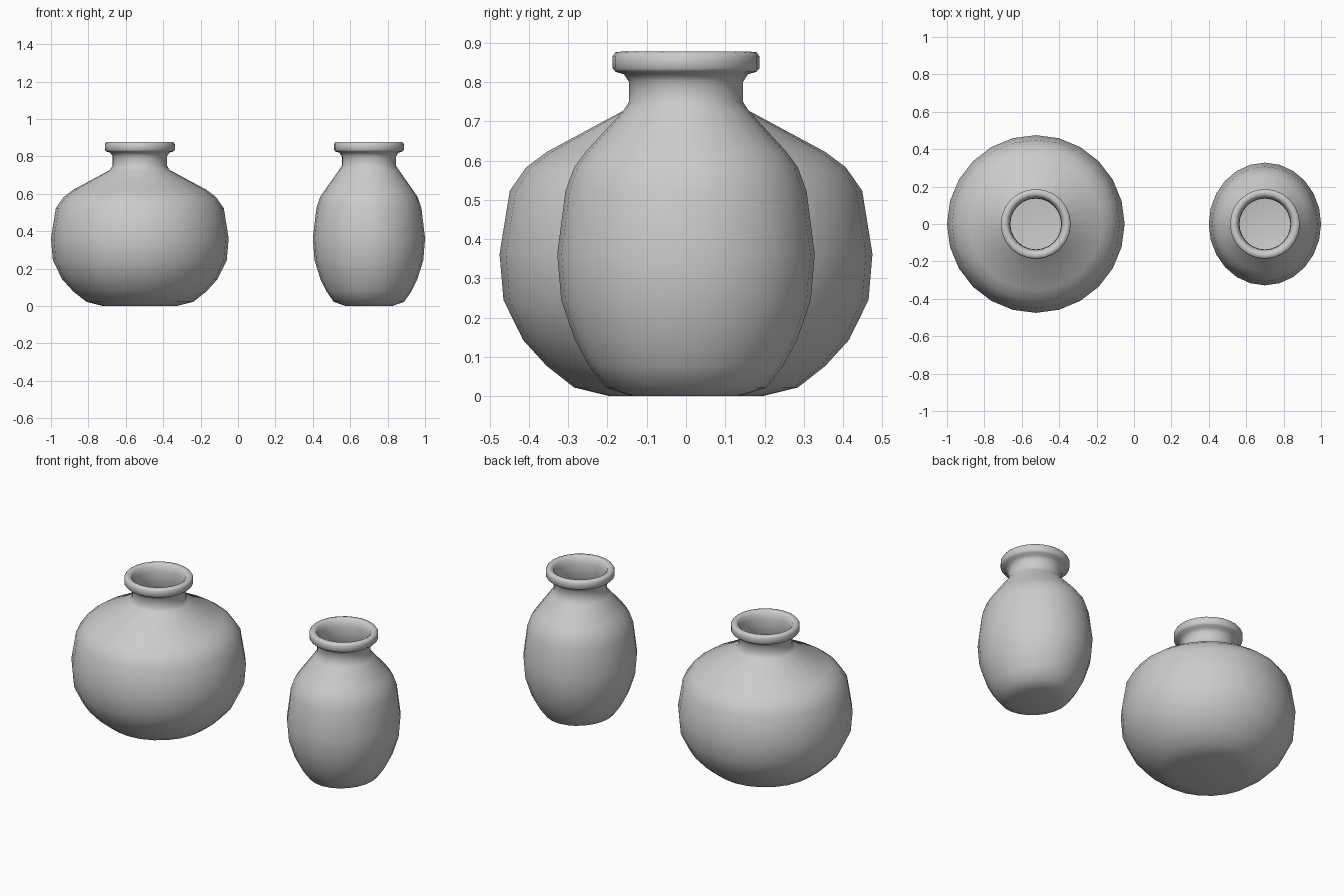
import bpy, bmesh, math

if "Cube" in bpy.data.objects:
    bpy.data.objects.remove(bpy.data.objects["Cube"])

SIDES = 24

# shared neck and rolled rim, ending inside the neck: (radius, height)
NECK = [(0.160, 0.727), (0.145, 0.750), (0.145, 0.800), (0.158, 0.820),
        (0.179, 0.826), (0.187, 0.835), (0.187, 0.866), (0.180, 0.876),
        (0.160, 0.878), (0.147, 0.868), (0.138, 0.835), (0.136, 0.750),
        (0.150, 0.725)]

WIDE_BODY = [(0.195, 0.0), (0.285, 0.022), (0.355, 0.077), (0.415, 0.143),
             (0.465, 0.245), (0.475, 0.362), (0.449, 0.523), (0.407, 0.583),
             (0.355, 0.622)]

SLIM_BODY = [(0.135, 0.0), (0.205, 0.022), (0.247, 0.077), (0.283, 0.143),
             (0.318, 0.245), (0.328, 0.362), (0.307, 0.523), (0.285, 0.583),
             (0.256, 0.622)]


def vase(name, body, x, squash):
    """Lathe a profile; the body may be narrower in x than in y."""
    bm = bmesh.new()
    rings = []
    for i, (r, z) in enumerate(body + NECK):
        sx = squash if i < len(body) else 1.0
        rings.append([bm.verts.new((r * sx * math.cos(2 * math.pi * k / SIDES),
                                    r * math.sin(2 * math.pi * k / SIDES), z))
                      for k in range(SIDES)])
    for a, b in zip(rings, rings[1:]):
        for k in range(SIDES):
            n = (k + 1) % SIDES
            bm.faces.new((a[k], a[n], b[n], b[k]))
    # base
    bm.faces.new(rings[0][::-1])
    mesh = bpy.data.meshes.new(name)
    bm.to_mesh(mesh)
    bm.free()
    ob = bpy.data.objects.new(name, mesh)
    ob.location.x = x
    bpy.context.collection.objects.link(ob)
    bpy.ops.object.select_all(action='DESELECT')
    ob.select_set(True)
    bpy.context.view_layer.objects.active = ob
    bpy.ops.object.shade_smooth_by_angle(angle=math.radians(75))


vase("wide_vase", WIDE_BODY, -0.525, 1.0)
vase("slim_vase", SLIM_BODY, 0.70, 0.915)
